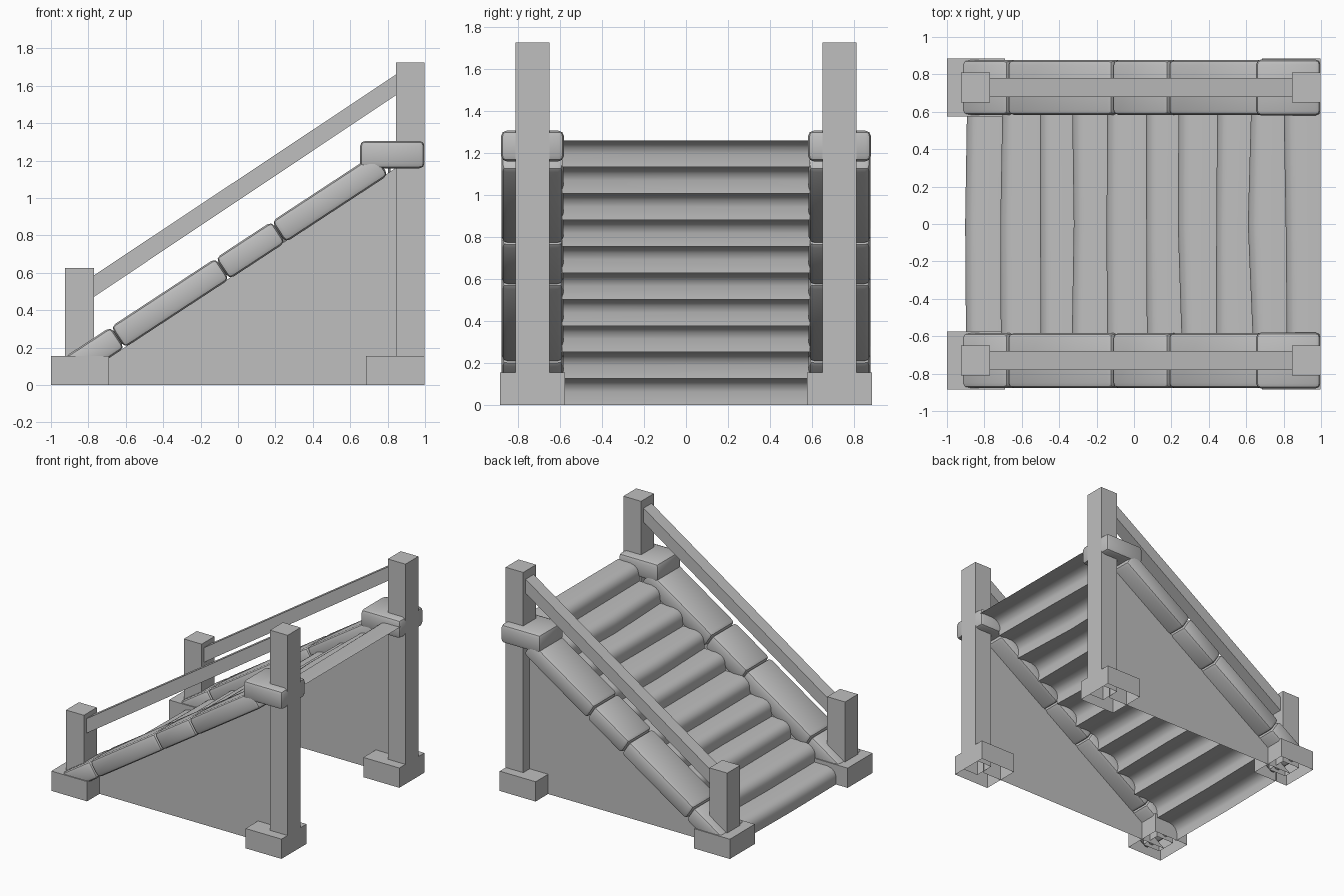
import bpy, bmesh, math, random
from mathutils import Matrix, Vector

random.seed(4)
cube = bpy.data.objects.get("Cube")
if cube:
    bpy.data.objects.remove(cube, do_unlink=True)

stone = bpy.data.materials.new("grey_stone")
stone.use_nodes = True
GREY = (0.52, 0.52, 0.52, 1)
stone.diffuse_color = GREY
bsdf = next(n for n in stone.node_tree.nodes if n.type == 'BSDF_PRINCIPLED')
bsdf.inputs["Base Color"].default_value = GREY
bsdf.inputs["Roughness"].default_value = 0.9


def finish(name, bm, smooth=False):
    mesh = bpy.data.meshes.new(name)
    bm.to_mesh(mesh)
    bm.free()
    mesh.materials.append(stone)
    obj = bpy.data.objects.new(name, mesh)
    bpy.context.collection.objects.link(obj)
    if smooth:
        bpy.ops.object.select_all(action='DESELECT')
        obj.select_set(True)
        bpy.context.view_layer.objects.active = obj
        bpy.ops.object.shade_smooth_by_angle(angle=math.radians(40))
    return obj


def box(name, x, y, z, open_bottom=False):
    bm = bmesh.new()
    bmesh.ops.create_cube(bm, size=1)
    for v in bm.verts:
        v.co = [lo + (c + 0.5) * (hi - lo) for c, (lo, hi) in zip(v.co, (x, y, z))]
    if open_bottom:
        bm.normal_update()
        low = [f for f in bm.faces if f.normal.z < -0.5]
        bmesh.ops.delete(bm, geom=low, context='FACES')
    return finish(name, bm)


def rounded_stone(name, size, matrix):
    bm = bmesh.new()
    bmesh.ops.create_cube(bm, size=1, matrix=Matrix.Diagonal((*size, 1)))
    bmesh.ops.bevel(bm, geom=bm.edges[:], offset=0.028, segments=2,
                    profile=0.5, affect='EDGES')
    bm.transform(matrix)
    return finish(name, bm, smooth=True)


def prism(name, outline, y0, y1):
    # Side outline in x and z, given depth along y (a flat sheet if y0 == y1)
    bm = bmesh.new()
    face = bm.faces.new([bm.verts.new((x, y0, z)) for x, z in outline])
    if y1 != y0:
        ext = bmesh.ops.extrude_face_region(bm, geom=[face])
        for v in ext["geom"]:
            if isinstance(v, bmesh.types.BMVert):
                v.co.y = y1
        bmesh.ops.recalc_face_normals(bm, faces=bm.faces[:])
    return finish(name, bm)


SLOPE = 0.655
ANGLE = math.atan(SLOPE)
THICK = 0.135
SEAMS = [-0.93, -0.68, -0.12, 0.18, 0.73]


def coping_top(x):
    return 0.305 + SLOPE * (x + 0.69)


for side, label in ((-1, "right"), (1, "left")):
    mid = side * 0.73
    across = (mid - 0.08, mid + 0.08)
    wide = (mid - 0.155, mid + 0.155)

    # Foot blocks and posts
    box(f"low_foot_{label}", (-1, -0.69), wide, (0, 0.155), True)
    box(f"high_foot_{label}", (0.685, 0.997), wide, (0, 0.155), True)
    box(f"low_post_{label}", (-0.925, -0.77), across, (0.02, 0.625), True)
    box(f"high_post_{label}", (0.845, 0.998), across, (0.02, 1.725), True)

    # Sloping handrail
    prism(f"handrail_{label}",
          [(-0.78, 0.465), (0.86, 1.56), (0.86, 1.67), (-0.78, 0.58)],
          mid - 0.05, mid + 0.05)

    # Thin side wall
    prism(f"side_wall_{label}", [(-0.91, 0), (0.85, 0), (0.85, 1.165)], mid, mid)

    # Sloping coping stones
    for i, (a, b) in enumerate(zip(SEAMS, SEAMS[1:])):
        m = (a + b) / 2
        length = (b - a) / math.cos(ANGLE)
        centre = Vector((m, mid, coping_top(m)))
        centre += Vector((math.sin(ANGLE), 0, -math.cos(ANGLE))) * THICK / 2
        turn = Matrix.Rotation(-ANGLE, 4, 'Y')
        rounded_stone(f"coping_{label}_{i + 1}", (length, 0.295, THICK),
                      Matrix.Translation(centre) @ turn)

    # Level cap stone around the high post
    rounded_stone(f"cap_stone_{label}", (0.345, 0.3, 0.147),
                  Matrix.Translation((0.825, mid, 1.232)))

# Rounded steps, each an open strip with a slightly uneven nose
STEPS, RISE, RUN = 10, 0.1257, 0.189
PROFILE = [(0, 0), (0, 0.5), (0.06, 0.75), (0.2, 0.92), (0.4, 1), (1, 1)]
noses = [[-0.89 + i * RUN + random.uniform(-0.016, 0.016) for _ in range(3)]
         for i in range(STEPS)]
noses.append([0.998] * 3)
for i in range(STEPS):
    bm = bmesh.new()
    rows = []
    for j, y in enumerate((-0.59, 0, 0.59)):
        start, end = noses[i][j], noses[i + 1][j]
        rows.append([bm.verts.new((start + u * (end - start), y, (i + w) * RISE))
                     for u, w in PROFILE])
    for r, s in zip(rows, rows[1:]):
        for k in range(len(PROFILE) - 1):
            bm.faces.new((r[k], r[k + 1], s[k + 1], s[k]))
    bmesh.ops.recalc_face_normals(bm, faces=bm.faces[:])
    bm.normal_update()
    if sum(f.normal.z for f in bm.faces) < 0:
        bmesh.ops.reverse_faces(bm, faces=bm.faces[:])
    finish(f"step_{i + 1}", bm, smooth=True)
